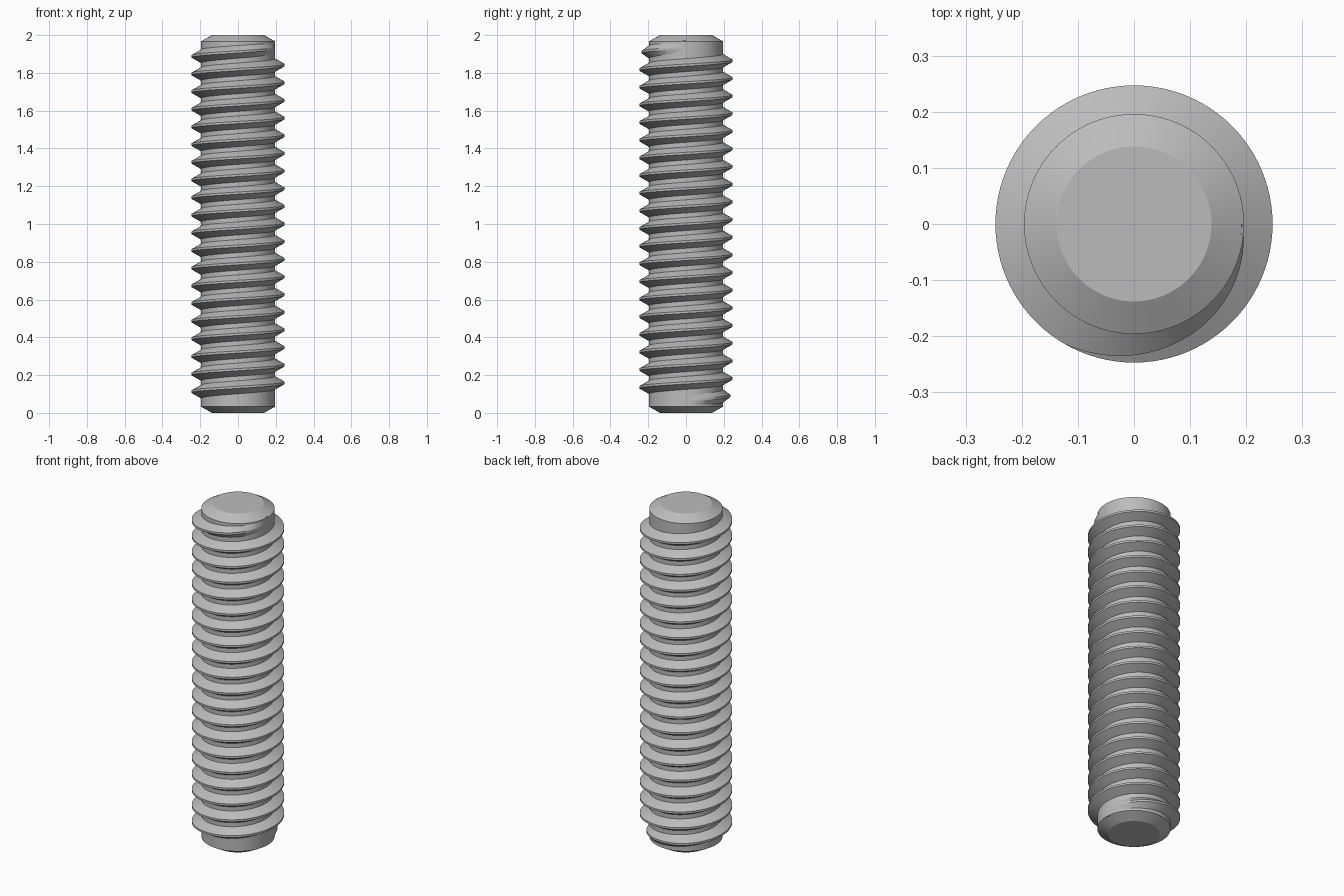
import bpy, bmesh
from math import cos, sin, pi, radians

if "Cube" in bpy.data.objects:
    bpy.data.objects.remove(bpy.data.objects["Cube"], do_unlink=True)

LENGTH = 2.0
CORE_R, CREST_R, END_R = 0.196, 0.247, 0.138
CHAMFER = 0.033
TURNS, THREAD_START = 20, 0.0655
PITCH = (LENGTH - 2 * THREAD_START) / TURNS
STEPS = 96          # segments per turn
RUNOUT = 1 / 3      # part of a turn over which the thread fades

steel = bpy.data.materials.new("grey steel")
steel.use_nodes = True
colour = (0.5, 0.5, 0.5, 1)
steel.diffuse_color = colour
steel.node_tree.nodes["Principled BSDF"].inputs["Base Color"].default_value = colour


def sweep(name, rings, closed_loop=True):
    """Skin a list of point rings and cap both ends."""
    bm = bmesh.new()
    rows = [[bm.verts.new(p) for p in ring] for ring in rings]
    n = len(rows[0])
    for a, b in zip(rows, rows[1:]):
        for i in range(n):
            j = (i + 1) % n
            bm.faces.new((a[i], a[j], b[j], b[i]))
    bm.faces.new(rows[0])
    bm.faces.new(rows[-1])
    bmesh.ops.recalc_face_normals(bm, faces=bm.faces)
    mesh = bpy.data.meshes.new(name)
    bm.to_mesh(mesh)
    bm.free()
    mesh.materials.append(steel)
    obj = bpy.data.objects.new(name, mesh)
    bpy.context.collection.objects.link(obj)
    bpy.ops.object.select_all(action="DESELECT")
    obj.select_set(True)
    bpy.context.view_layer.objects.active = obj
    bpy.ops.object.shade_smooth_by_angle(angle=radians(25))
    return obj


def polar(r, angle, z):
    return (r * cos(angle), r * sin(angle), z)


# Rod core with chamfered ends
profile = [(END_R, 0), (CORE_R, CHAMFER),
           (CORE_R, LENGTH - CHAMFER), (END_R, LENGTH)]
sweep("rod_core", [[polar(r, 2 * pi * i / STEPS, z) for i in range(STEPS)]
                   for r, z in profile])

# Right-handed thread ridge, fading into the core at both ends
ridge = []
for i in range(TURNS * STEPS + 1):
    turn = i / STEPS
    fade = min(1, turn / RUNOUT, (TURNS - turn) / RUNOUT)
    low = CORE_R - 0.004
    crest = CORE_R - 0.002 + (CREST_R - CORE_R + 0.002) * fade
    z = THREAD_START + turn * PITCH
    half_root, half_crest = PITCH * 0.395, PITCH / 16
    section = [(low, -half_root), (crest, -half_crest),
               (crest, half_crest), (low, half_root)]
    ridge.append([polar(r, 2 * pi * turn, z + dz) for r, dz in section])
sweep("thread_ridge", ridge)
